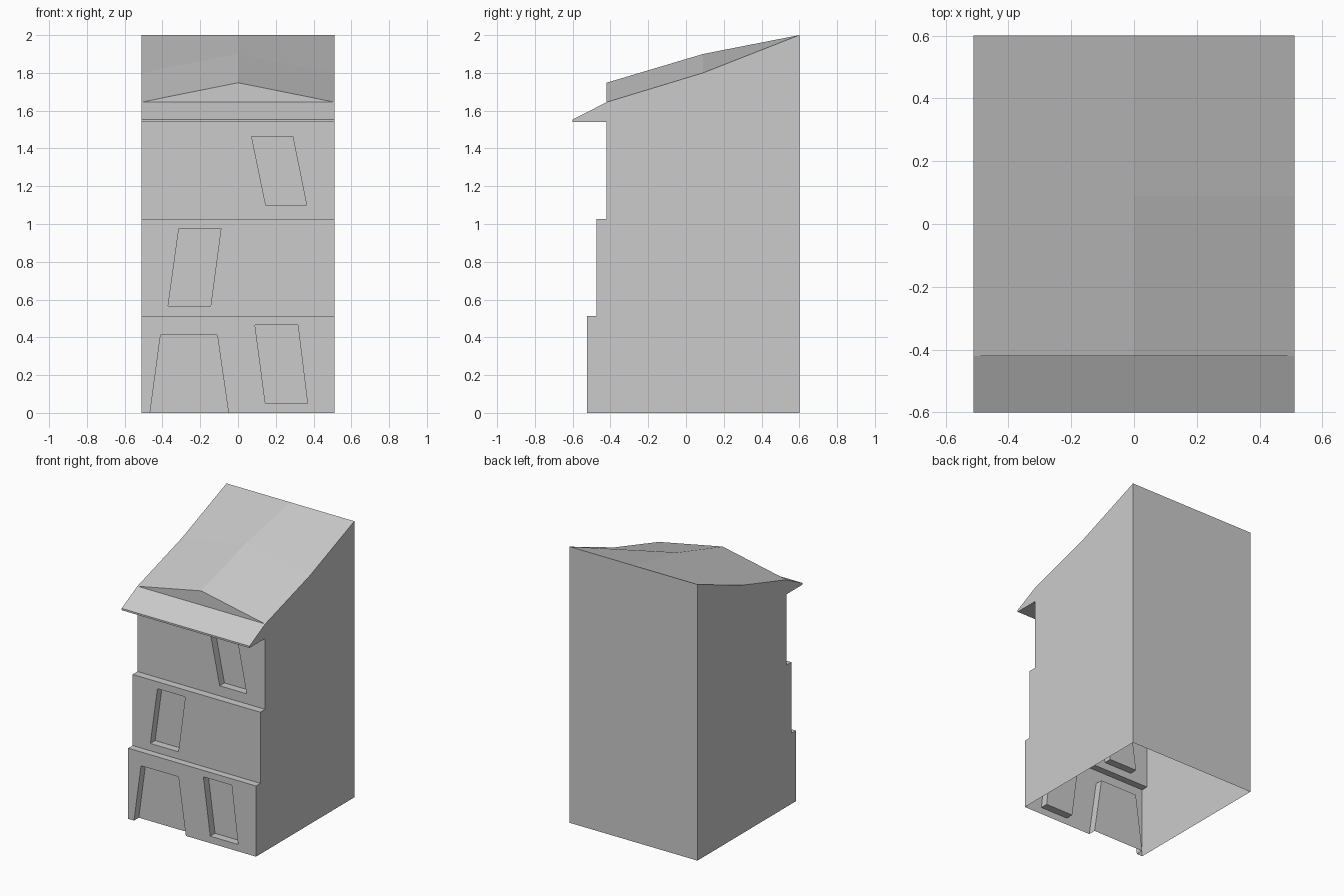
import bpy, bmesh, math

if "Cube" in bpy.data.objects:
    bpy.data.objects.remove(bpy.data.objects["Cube"])

W = 0.512       # half width
DEPTH = 0.055   # recess depth of door and windows
Y1, Y2, Y3 = -0.525, -0.475, -0.42   # front wall of each storey


def finish(bm, name):
    bmesh.ops.recalc_face_normals(bm, faces=bm.faces)
    me = bpy.data.meshes.new(name)
    bm.to_mesh(me)
    bm.free()
    ob = bpy.data.objects.new(name, me)
    bpy.context.collection.objects.link(ob)
    return ob


# House shell: side profile (y, z, extra height at the roof ridge)
profile = [(0.6, 0, 0), (Y1, 0, 0), (Y1, 0.512, 0), (Y2, 0.512, 0),
           (Y2, 1.027, 0), (Y3, 1.027, 0), (Y3, 1.54, 0), (-0.6, 1.54, 0),
           (-0.6, 1.553, 0), (Y3, 1.645, 0), (Y3, 1.645, 0.103),
           (0.09, 1.8, 0.1), (0.6, 2.0, 0)]

bm = bmesh.new()
sections = [[bm.verts.new((x, y, z + (lift if x == 0 else 0)))
             for y, z, lift in profile] for x in (-W, 0, W)]
n = len(profile)
for a, b in zip(sections, sections[1:]):
    for i in range(n):
        j = (i + 1) % n
        bm.faces.new((a[i], a[j], b[j], b[i]))
bm.faces.new(sections[0])
bm.faces.new(sections[2][::-1])
bmesh.ops.remove_doubles(bm, verts=bm.verts, dist=1e-5)
house = finish(bm, "house")

# Crooked openings: front y, then outline (x, z)
openings = [
    (Y1, [(-0.467, -0.01), (-0.41, 0.412), (-0.11, 0.412), (-0.049, -0.01)]),
    (Y1, [(0.145, 0.05), (0.09, 0.465), (0.317, 0.465), (0.368, 0.05)]),
    (Y2, [(-0.37, 0.565), (-0.313, 0.977), (-0.09, 0.977), (-0.145, 0.565)]),
    (Y3, [(0.147, 1.10), (0.072, 1.463), (0.29, 1.463), (0.363, 1.10)]),
]
bm = bmesh.new()
for y, pts in openings:
    front = [bm.verts.new((x, y - 0.1, z)) for x, z in pts]
    back = [bm.verts.new((x, y + DEPTH, z)) for x, z in pts]
    bm.faces.new(front)
    bm.faces.new(back[::-1])
    for i in range(4):
        j = (i + 1) % 4
        bm.faces.new((front[i], back[i], back[j], front[j]))
cutter = finish(bm, "opening_cutter")
cutter.hide_render = True

mod = house.modifiers.new("openings", 'BOOLEAN')
mod.operation = 'DIFFERENCE'
mod.solver = 'EXACT'
mod.object = cutter
dg = bpy.context.evaluated_depsgraph_get()
baked = bpy.data.meshes.new_from_object(house.evaluated_get(dg))
house.modifiers.clear()
house.data = baked
bpy.data.objects.remove(cutter)

# The underside is open
bm = bmesh.new()
bm.from_mesh(baked)
floor = [f for f in bm.faces if all(abs(v.co.z) < 1e-4 for v in f.verts)]
bmesh.ops.delete(bm, geom=floor, context='FACES')
bmesh.ops.dissolve_limit(bm, angle_limit=math.radians(0.5),
                         verts=bm.verts, edges=bm.edges)
bm.to_mesh(baked)
bm.free()
